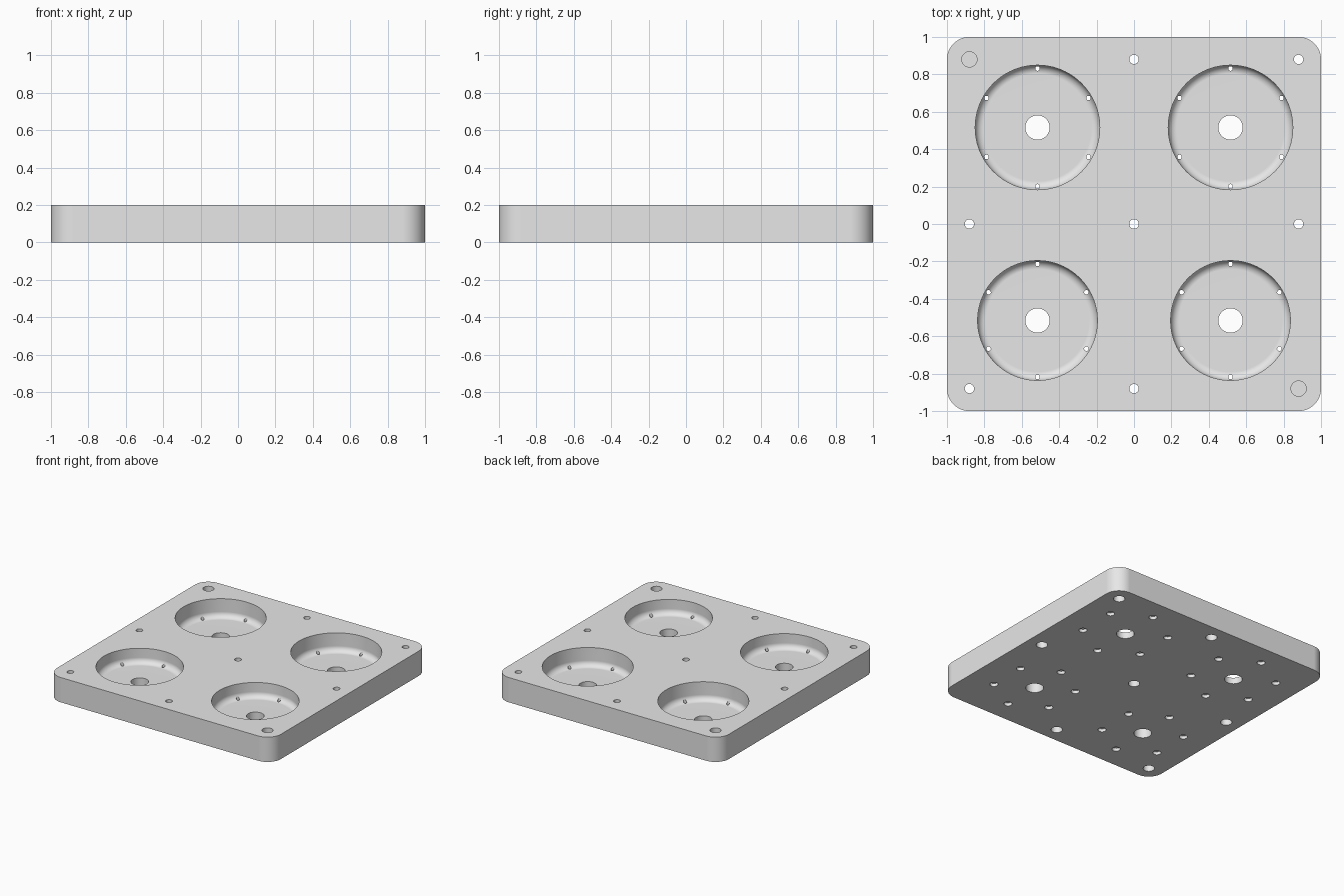
import bpy, bmesh
from math import cos, sin, pi, radians

if "Cube" in bpy.data.objects:
    bpy.data.objects.remove(bpy.data.objects["Cube"], do_unlink=True)

THICK = 0.2      # plate thickness
PITCH = 0.516    # pocket centre offset
EDGE = 0.88      # mounting hole offset

grey = bpy.data.materials.new("plain grey")
grey.use_nodes = True
grey.diffuse_color = (0.8, 0.8, 0.8, 1)
grey.node_tree.nodes["Principled BSDF"].inputs["Base Color"].default_value = (0.8, 0.8, 0.8, 1)


def make_object(name, bm):
    mesh = bpy.data.meshes.new(name)
    bm.to_mesh(mesh)
    bm.free()
    mesh.materials.append(grey)
    obj = bpy.data.objects.new(name, mesh)
    bpy.context.collection.objects.link(obj)
    return obj


def lathe(bm, x, y, profile, sides):
    """Closed turned solid from (radius, height) points, bottom to top."""
    rings = [[bm.verts.new((x + r * cos(2 * pi * i / sides),
                            y + r * sin(2 * pi * i / sides), z))
              for i in range(sides)] for r, z in profile]
    for a, b in zip(rings, rings[1:]):
        for i in range(sides):
            j = (i + 1) % sides
            bm.faces.new((a[i], a[j], b[j], b[i]))
    bm.faces.new(rings[0][::-1])
    bm.faces.new(rings[-1])


def stepped(wide, narrow, step):
    """Wide bore from below up to the step, narrow bore through the rest."""
    return [(wide, -0.05), (wide, step), (narrow, step), (narrow, THICK + 0.05)]


def pocket(radius, depth, fillet=0.045, bore=0.065):
    """Round pocket with a filleted floor and a central through bore."""
    floor = THICK - depth
    curve = [(radius - fillet + fillet * sin(t * pi / 16),
              floor + fillet * (1 - cos(t * pi / 16))) for t in range(9)]
    return [(bore, -0.05), (bore, floor)] + curve + [(radius, THICK + 0.05)]


# Plate with rounded vertical corners
bm = bmesh.new()
bmesh.ops.create_cube(bm, size=1)
for v in bm.verts:
    v.co = (v.co.x * 2, v.co.y * 2, (v.co.z + 0.5) * THICK)
upright = [e for e in bm.edges if abs(e.verts[0].co.z - e.verts[1].co.z) > 0.1]
bmesh.ops.bevel(bm, geom=upright, offset=0.12, segments=12, profile=0.5, affect='EDGES')
plate = make_object("base_plate", bm)

main = bmesh.new()
small = bmesh.new()

# Pockets: the rear pair is wider and deeper, each with six screw holes
for y, radius, depth in ((PITCH, 0.333, 0.15), (-PITCH, 0.32, 0.12)):
    for x in (-PITCH, PITCH):
        lathe(main, x, y, pocket(radius, depth), 96)
        for k in range(6):
            a = radians(30 + 60 * k)
            ring = radius - 0.018
            lathe(small, x + ring * cos(a), y + ring * sin(a),
                  stepped(0.03, 0.012, 0.025), 24)

# Mounting holes, with blind recesses in two opposite corners
for x in (-EDGE, 0, EDGE):
    for y in (-EDGE, 0, EDGE):
        if x * y < 0:
            lathe(main, x, y, [(0.041, 0.1), (0.041, THICK + 0.05)], 32)
        else:
            lathe(main, x, y, stepped(0.042, 0.025, 0.1), 32)

# Cut the plate
bpy.context.view_layer.objects.active = plate
plate.select_set(True)
for name, shape in (("pocket_cutter", main), ("screw_hole_cutter", small)):
    cutter = make_object(name, shape)
    cutter.hide_render = True
    mod = plate.modifiers.new(name, 'BOOLEAN')
    mod.operation = 'DIFFERENCE'
    mod.solver = 'EXACT'
    mod.object = cutter
    bpy.ops.object.modifier_apply(modifier=mod.name)
    bpy.data.objects.remove(cutter, do_unlink=True)

# Smooth round walls, crisp edges
bpy.ops.object.shade_smooth_by_angle(angle=radians(30))
normals = plate.modifiers.new("even_shading", 'WEIGHTED_NORMAL')
normals.keep_sharp = True
